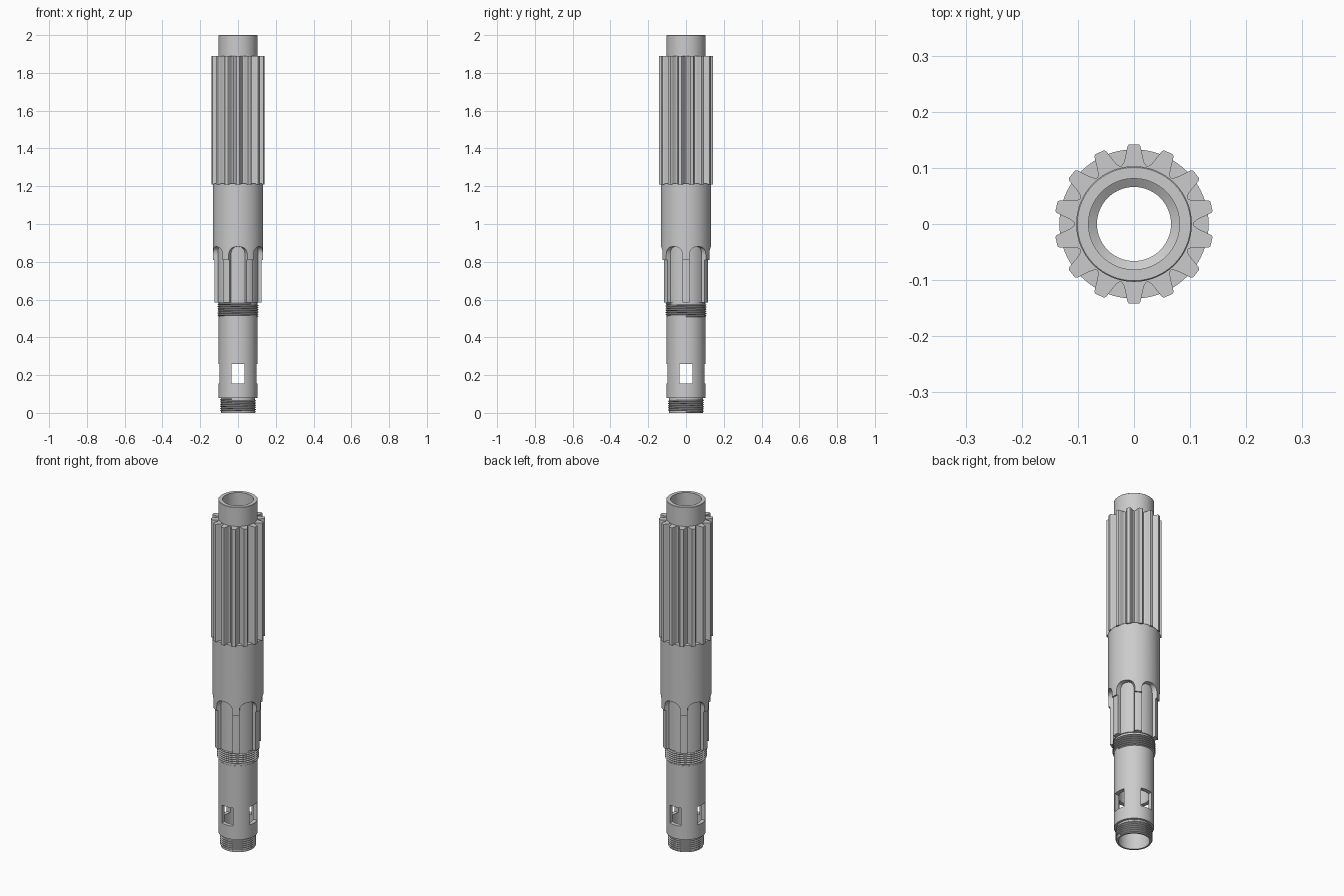
import bpy, bmesh
from math import pi, sin, cos, asin, radians

if "Cube" in bpy.data.objects:
    bpy.data.objects.remove(bpy.data.objects["Cube"])


def make(name, verts, faces):
    mesh = bpy.data.meshes.new(name)
    mesh.from_pydata(verts, [], faces)
    bm = bmesh.new()
    bm.from_mesh(mesh)
    bmesh.ops.recalc_face_normals(bm, faces=bm.faces)
    bm.to_mesh(mesh)
    bm.free()
    obj = bpy.data.objects.new(name, mesh)
    bpy.context.collection.objects.link(obj)
    return obj


def polar(r, a, z):
    return (r * cos(a), r * sin(a), z)


def smooth(obj, angle=30):
    bpy.ops.object.select_all(action='DESELECT')
    obj.select_set(True)
    bpy.context.view_layer.objects.active = obj
    bpy.ops.object.shade_smooth_by_angle(angle=radians(angle))


def grid_loop(rows, cols, wrap_rows=True, wrap_cols=True):
    """Quads for a rows x cols vertex grid."""
    faces = []
    for i in range(rows if wrap_rows else rows - 1):
        for j in range(cols if wrap_cols else cols - 1):
            i2, j2 = (i + 1) % rows, (j + 1) % cols
            faces.append((i * cols + j, i * cols + j2, i2 * cols + j2, i2 * cols + j))
    return faces


def lathe(name, profile, seg=96):
    verts = [polar(r, 2 * pi * i / seg, z) for i in range(seg) for r, z in profile]
    return make(name, verts, grid_loop(seg, len(profile)))


def thread(name, root, crest, z0, z1, pitch, seg=64):
    steps = int((z1 - z0 - pitch) / pitch * seg)
    verts = []
    for i in range(steps + 1):
        a = 2 * pi * i / seg
        z = z0 + pitch * i / seg
        verts += [polar(root - 0.002, a, z), polar(crest, a, z + pitch * 0.4),
                  polar(crest, a, z + pitch * 0.55), polar(root - 0.002, a, z + pitch * 0.95)]
    faces = grid_loop(steps + 1, 4, wrap_rows=False)
    n = len(verts)
    faces += [(0, 1, 2, 3), (n - 4, n - 3, n - 2, n - 1)]
    obj = make(name, verts, faces)
    smooth(obj)
    return obj


def cut(obj, cutter):
    mod = obj.modifiers.new("cut", 'BOOLEAN')
    mod.operation = 'DIFFERENCE'
    mod.solver = 'EXACT'
    mod.object = cutter
    bpy.context.view_layer.objects.active = obj
    bpy.ops.object.modifier_apply(modifier=mod.name)
    bpy.data.objects.remove(cutter)


# Hollow stepped shaft, turned as one closed profile
shaft = lathe("hollow_shaft", [
    (0.090, 0.0), (0.090, 0.078), (0.103, 0.078), (0.103, 0.505),
    (0.102, 0.505), (0.102, 0.585), (0.125, 0.585), (0.125, 0.81),
    (0.133, 0.81), (0.133, 1.215), (0.103, 1.215), (0.103, 1.998), (0.101, 2.0),
    (0.081, 2.0), (0.081, 1.85), (0.066, 1.84), (0.066, 0.50), (0.080, 0.49), (0.080, 0.0)])

# Six wide spline grooves with arched tops, leaving parallel-sided keys
COLS = 25
for k in range(6):
    mid = radians(30 + 60 * k)
    verts = []
    for r, end in ((0.108, 0), (0.15, 0), (0.15, 1), (0.108, 1)):
        half = radians(30) - asin(0.0185 / r)
        for i in range(COLS):
            t = -cos(pi * i / (COLS - 1))
            top = 0.83 + 0.05 * max(0.0, 1 - abs(t) ** 2.5) ** (1 / 2.5)
            verts.append(polar(r, mid + t * half, top if end else 0.58))
    faces = grid_loop(4, COLS, wrap_cols=False)
    faces += [tuple(c + COLS * q for q in range(4)) for c in (0, COLS - 1)]
    cut(shaft, make("groove_cutter", verts, faces))

# Four rectangular windows, cut as two through slots
for size in ((0.07, 0.4), (0.4, 0.07)):
    bpy.ops.mesh.primitive_cube_add(size=1, location=(0, 0, 0.207))
    box = bpy.context.object
    box.scale = (size[0], size[1], 0.105)
    bpy.context.view_layer.update()
    cut(shaft, box)
smooth(shaft)

# Two screw threads
thread("lower_thread", 0.090, 0.095, 0.001, 0.078, 0.0115)
thread("upper_thread", 0.102, 0.109, 0.506, 0.585, 0.0115)

# Long fourteen-tooth gear: (radius, half width) down one flank
flank = [(0.142, 0.009), (0.139, 0.0115), (0.131, 0.0135),
         (0.121, 0.0155), (0.112, 0.018), (0.107, 0.021)]
outline = []
for k in range(14):
    a = pi / 2 + 2 * pi * k / 14
    outline += [(r, a - asin(w / r)) for r, w in reversed(flank)]
    outline += [(r, a + asin(w / r)) for r, w in flank]
    outline.append((0.1055, a + pi / 14))
verts = []
for inner, z in ((True, 1.21), (False, 1.21), (False, 1.89), (True, 1.89)):
    verts += [polar(0.1 if inner else r, a, z) for r, a in outline]
gear = make("pinion_teeth", verts, grid_loop(4, len(outline)))
smooth(gear, 25)
